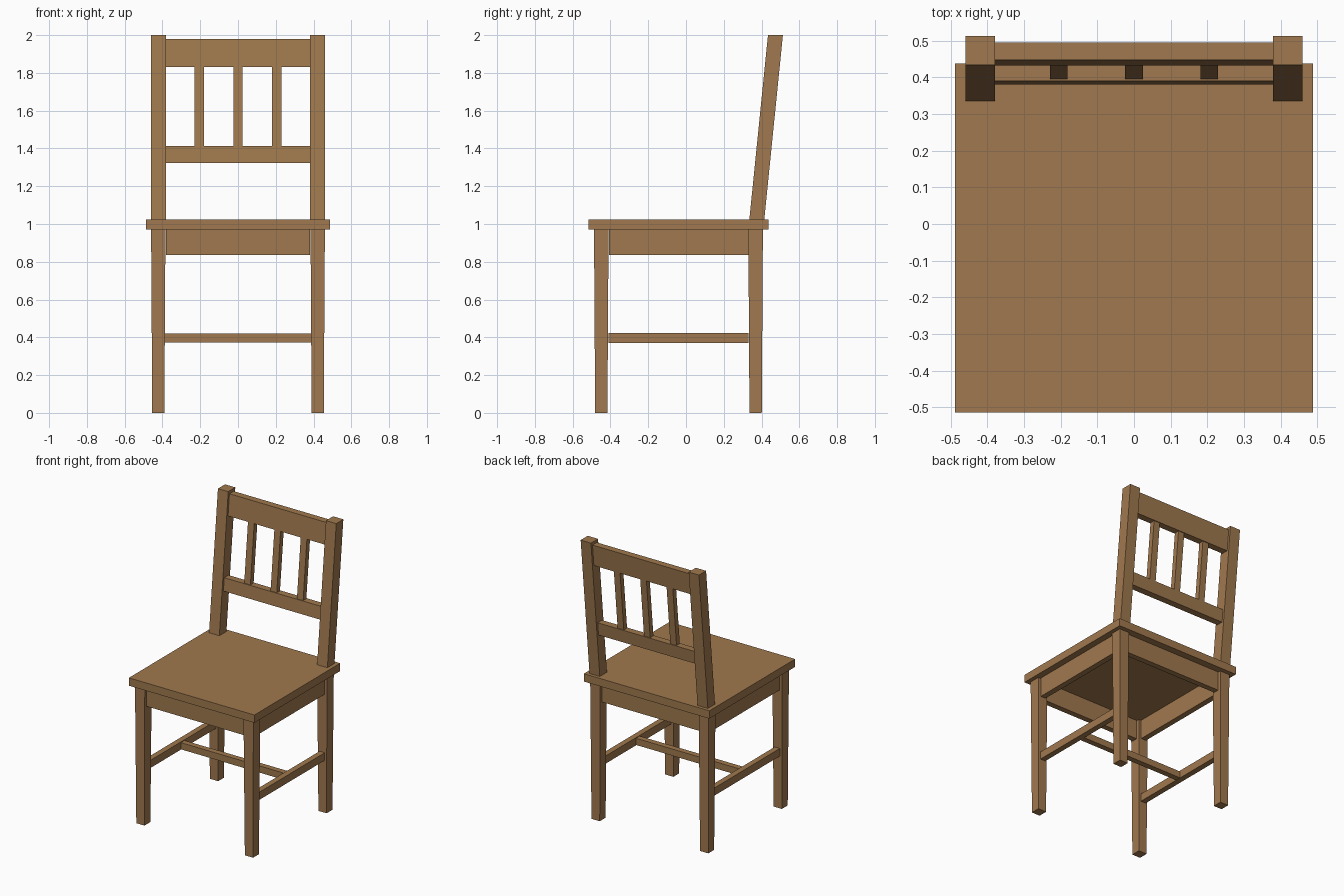
import bpy
import bmesh

cube = bpy.data.objects.get("Cube")
if cube:
    bpy.data.objects.remove(cube, do_unlink=True)

# Single wood colour
COLOR = (0.35, 0.19, 0.077, 1.0)
wood = bpy.data.materials.new("warm_brown_wood")
wood.use_nodes = True
wood.diffuse_color = COLOR
bsdf = next(n for n in wood.node_tree.nodes if n.type == 'BSDF_PRINCIPLED')
bsdf.inputs["Base Color"].default_value = COLOR


def beam(name, x, y, z, lean=0.0, taper=0.0):
    """Box from (min, max) ranges; lean shifts y per unit height, taper narrows the foot."""
    bm = bmesh.new()
    bmesh.ops.create_cube(bm, size=1)
    for v in bm.verts:
        top = v.co.z > 0
        inset = 0 if top else taper
        height = z[1] - z[0] if top else 0
        v.co = (x[1] - inset if v.co.x > 0 else x[0] + inset,
                (y[1] - inset if v.co.y > 0 else y[0] + inset) + lean * height,
                z[1] if top else z[0])
    mesh = bpy.data.meshes.new(name)
    bm.to_mesh(mesh)
    bm.free()
    mesh.materials.append(wood)
    obj = bpy.data.objects.new(name, mesh)
    bpy.context.collection.objects.link(obj)
    return obj


SEAT_LOW, SEAT_TOP = 0.97, 1.025
LEAN = 0.101


def back_beam(name, x, depth, z):
    """Part of the leaning backrest, centred on the slanted post axis."""
    middle = 0.375 + LEAN * (z[0] - SEAT_TOP)
    return beam(name, x, (middle - depth / 2, middle + depth / 2), z, lean=LEAN)


# Seat board
beam("seat", (-0.488, 0.488), (-0.515, 0.438), (SEAT_LOW, SEAT_TOP))

# Legs, side aprons, side stretchers and back posts, on both sides
for side, s in (("left", 1), ("right", -1)):
    def span(a, b):
        return tuple(sorted((s * a, s * b)))

    leg_x = span(0.384, 0.46)
    beam(f"front_leg_{side}", leg_x, (-0.487, -0.41), (0, SEAT_LOW), taper=0.006)
    beam(f"back_leg_{side}", leg_x, (0.33, 0.407), (0, SEAT_LOW), taper=0.006)
    beam(f"side_apron_{side}", span(0.402, 0.442), (-0.407, 0.33), (0.835, SEAT_LOW))
    beam(f"side_stretcher_{side}", span(0.402, 0.442), (-0.41, 0.332), (0.37, 0.424))
    back_beam(f"back_post_{side}", span(0.38, 0.46), 0.079, (SEAT_TOP, 2.0))

# Front and back aprons and the cross stretcher
for name, y in (("front_apron", -0.448), ("back_apron", 0.368)):
    beam(name, (-0.382, 0.382), (y - 0.02, y + 0.02), (0.835, SEAT_LOW))
beam("cross_stretcher", (-0.405, 0.405), (-0.06, -0.02), (0.372, 0.419))

# Backrest rails and spindles
back_beam("top_rail", (-0.38, 0.38), 0.048, (1.83, 1.98))
back_beam("lower_rail", (-0.38, 0.38), 0.048, (1.322, 1.412))
for i, x in enumerate((-0.205, 0, 0.205)):
    back_beam(f"spindle_{i + 1}", (x - 0.024, x + 0.024), 0.036, (1.412, 1.83))
